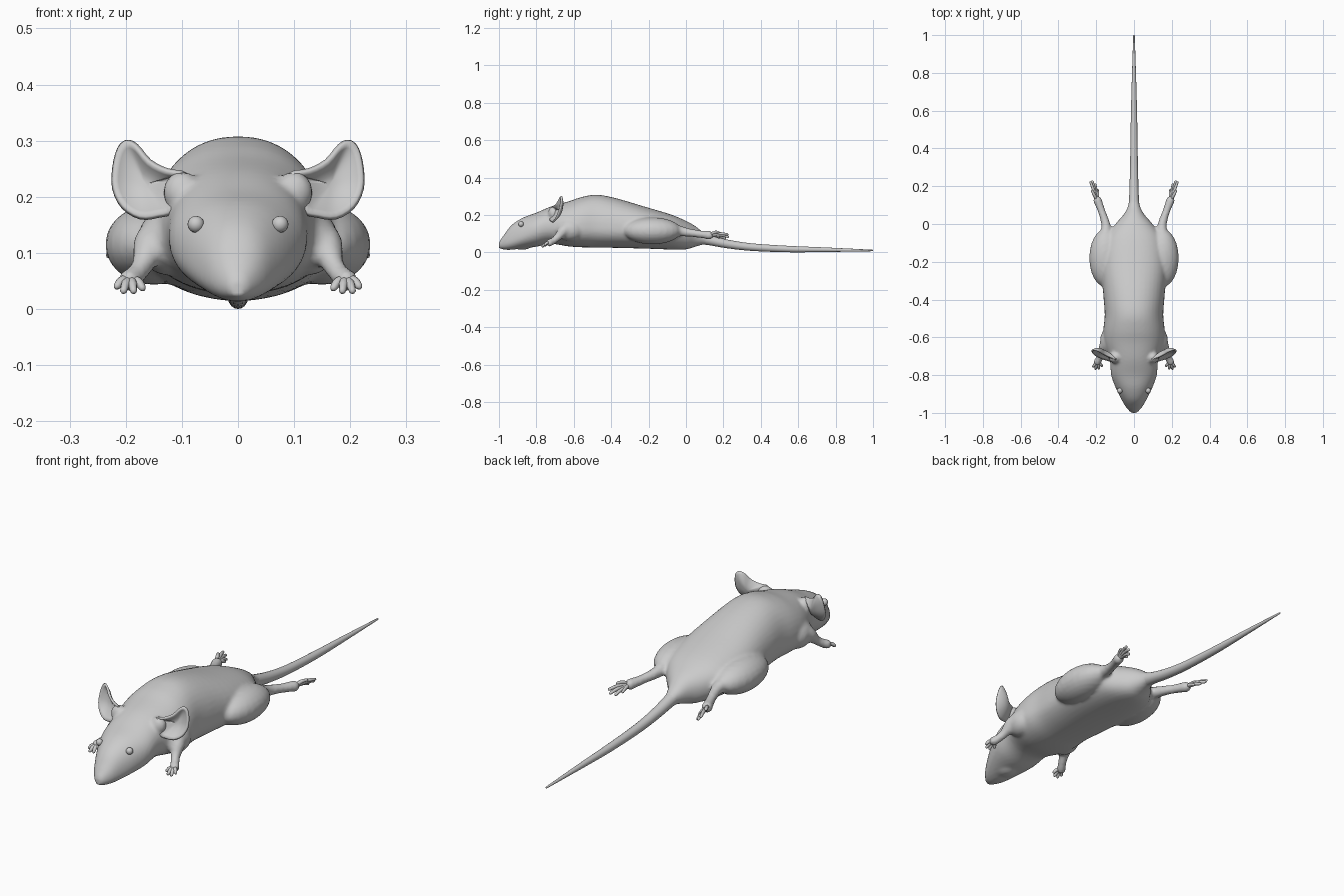
import bpy, bmesh, math
from mathutils import Vector, Matrix

if "Cube" in bpy.data.objects:
    bpy.data.objects.remove(bpy.data.objects["Cube"])


def catmull(keys, steps):
    """Smoothly resample a list of equal-length tuples."""
    out = []
    for i in range(len(keys) - 1):
        a, b = keys[max(i - 1, 0)], keys[i]
        c, d = keys[i + 1], keys[min(i + 2, len(keys) - 1)]
        for k in range(steps):
            t = k / steps
            out.append([0.5 * (2*q + (r-p)*t + (2*p-5*q+4*r-s)*t*t + (3*q-p-3*r+s)*t**3)
                        for p, q, r, s in zip(a, b, c, d)])
    return out + [list(keys[-1])]


def skin(bm, rings):
    """Join rings of points into a capped tube."""
    vs = [[bm.verts.new(p) for p in r] for r in rings]
    n = len(vs[0])
    for a, b in zip(vs, vs[1:]):
        for i in range(n):
            bm.faces.new((a[i], a[(i+1) % n], b[(i+1) % n], b[i]))
    bm.faces.new(vs[0])
    bm.faces.new(vs[-1])


def tube(bm, keys, n=12, steps=4, side=1):
    """Tapered limb through (x, y, z, radius) keys, with rounded tip."""
    path = catmull([(k[0] * side, *k[1:]) for k in keys], steps)
    pts = [Vector(p[:3]) for p in path]
    rad = [p[3] for p in path]
    d = (pts[-1] - pts[-2]).normalized()
    pts.append(pts[-1] + d * rad[-1] * 0.7)
    rad.append(rad[-1] * 0.5)
    rings = []
    for i, p in enumerate(pts):
        t = (pts[min(i+1, len(pts)-1)] - pts[max(i-1, 0)]).normalized()
        u = t.cross(Vector((0, 0, 1))).normalized()
        v = u.cross(t)
        rings.append([p + rad[i] * (u * math.cos(a) + v * math.sin(a))
                      for a in (2 * math.pi * k / n for k in range(n))])
    skin(bm, rings)


def ball(bm, c, r, turn=0.0, seg=24):
    m = Matrix.Translation(c) @ Matrix.Rotation(turn, 4, 'Z') @ Matrix.Diagonal((*r, 1))
    bmesh.ops.create_uvsphere(bm, u_segments=seg, v_segments=seg // 2, radius=1, matrix=m)


def finish(bm, name):
    bmesh.ops.recalc_face_normals(bm, faces=bm.faces)
    for f in bm.faces:
        f.smooth = True
    me = bpy.data.meshes.new(name)
    bm.to_mesh(me)
    bm.free()
    ob = bpy.data.objects.new(name, me)
    bpy.context.collection.objects.link(ob)
    return ob


# Body sections: y, half width, bottom z, widest z, top z
SECTIONS = [
    (-1.0, 0.016, 0.022, 0.036, 0.055), (-0.97, 0.042, 0.014, 0.05, 0.098),
    (-0.93, 0.066, 0.014, 0.065, 0.148), (-0.87, 0.096, 0.022, 0.09, 0.186),
    (-0.80, 0.121, 0.03, 0.12, 0.212), (-0.72, 0.128, 0.045, 0.14, 0.246),
    (-0.63, 0.158, 0.032, 0.13, 0.272), (-0.56, 0.162, 0.027, 0.13, 0.295),
    (-0.48, 0.155, 0.026, 0.13, 0.308), (-0.38, 0.162, 0.024, 0.125, 0.291),
    (-0.22, 0.172, 0.02, 0.12, 0.244), (-0.08, 0.15, 0.015, 0.11, 0.202),
    (0.0, 0.098, 0.016, 0.095, 0.168), (0.05, 0.055, 0.03, 0.085, 0.14),
    (0.1, 0.03, 0.042, 0.073, 0.103), (0.16, 0.022, 0.036, 0.06, 0.08)]
bm = bmesh.new()
N = 40
rings = []
for y, w, zb, zm, zt in catmull(SECTIONS, 4):
    ring = []
    for k in range(N):
        c, s = math.cos(2*math.pi*k/N), math.sin(2*math.pi*k/N)
        e = 0.92
        x = w * math.copysign(abs(c)**e, c)
        h = (zt - zm) if s > 0 else (zm - zb)
        ring.append((x, y, zm + h * math.copysign(abs(s)**e, s)))
    rings.append(ring)
skin(bm, rings)
ball(bm, (0, -0.875, 0.03), (0.04, 0.045, 0.016))   # lower jaw
for s in (1, -1):
    # thigh and hind leg
    ball(bm, (s*0.15, -0.18, 0.115), (0.087, 0.155, 0.072))
    tube(bm, [(0.17, -0.14, 0.115, 0.05), (0.15, -0.05, 0.116, 0.032), (0.15, 0.0, 0.108, 0.024),
              (0.172, 0.07, 0.098, 0.02), (0.195, 0.13, 0.091, 0.024)], side=s)
    # shoulder and front leg
    ball(bm, (s*0.125, -0.62, 0.12), (0.055, 0.075, 0.06))
    tube(bm, [(0.12, -0.61, 0.13, 0.045), (0.153, -0.65, 0.118, 0.034), (0.168, -0.685, 0.082, 0.021),
              (0.183, -0.712, 0.06, 0.019), (0.196, -0.733, 0.05, 0.021)], side=s)
    # ear root
    ball(bm, (s*0.1, -0.708, 0.208), (0.034, 0.03, 0.038))
body = finish(bm, "body")
rm = body.modifiers.new("blend", 'REMESH')
rm.mode = 'VOXEL'
rm.voxel_size = 0.008
rm.use_smooth_shade = True
sm = body.modifiers.new("soften", 'SMOOTH')
sm.factor = 0.5
sm.iterations = 5

# Tail
bm = bmesh.new()
tube(bm, [(0, 0.05, 0.08, 0.036), (0, 0.12, 0.066, 0.027), (0, 0.22, 0.045, 0.023),
          (0, 0.35, 0.028, 0.02), (0, 0.55, 0.0175, 0.017), (0, 0.75, 0.014, 0.012),
          (0, 0.997, 0.01, 0.004)], n=16)
finish(bm, "tail")

# Toes fan out from the end of each foot
FRONT = [(0.17, -0.752, 0.037), (0.186, -0.766, 0.032), (0.204, -0.767, 0.032), (0.216, -0.755, 0.04)]
HIND = [(0.192, 0.18, 0.078), (0.205, 0.21, 0.074), (0.22, 0.226, 0.083),
        (0.23, 0.222, 0.096), (0.222, 0.175, 0.108)]
for name, base, tips, r in (("front_toes", (0.192, -0.725, 0.052), FRONT, 0.0085),
                            ("hind_toes", (0.193, 0.12, 0.091), HIND, 0.008)):
    bm = bmesh.new()
    for s in (1, -1):
        for t in tips:
            mid = Vector(base).lerp(Vector(t), 0.6) + Vector((0, 0, 0.006))
            tube(bm, [(*base, r), (*mid, r), (*t, r * 0.75)], n=8, steps=3, side=s)
    finish(bm, name)

# Ears: cupped shell from a front outline (x, z)
EAR = [(0.095, 0.243), (0.125, 0.247), (0.158, 0.264), (0.182, 0.292), (0.2, 0.30), (0.214, 0.286),
       (0.222, 0.252), (0.222, 0.215), (0.206, 0.182), (0.175, 0.163), (0.142, 0.166), (0.115, 0.178)]
loop = catmull(EAR + EAR[:1], 3)[:-1]
cx, cz = 0.165, 0.222
bm = bmesh.new()
for s in (1, -1):
    prev = None
    for f in (1, 0.85, 0.65, 0.4, 0.15):
        ring = []
        for x, z in loop:
            x, z = cx + (x - cx) * f, cz + (z - cz) * f
            y = -0.735 + 0.35 * (x - 0.1) + 0.25 * (z - 0.17) + 0.03 * (1 - f * f)
            ring.append(bm.verts.new((s * x, y, z)))
        n = len(ring)
        if prev:
            for i in range(n):
                bm.faces.new((prev[i], prev[(i+1) % n], ring[(i+1) % n], ring[i]))
        prev = ring
    bm.faces.new(prev)
ears = finish(bm, "ears")
so = ears.modifiers.new("thickness", 'SOLIDIFY')
so.thickness = 0.009
so.offset = 0

# Eyes and nose
bm = bmesh.new()
for s in (1, -1):
    ball(bm, (s*0.075, -0.882, 0.151), (0.015, 0.015, 0.015), seg=16)
finish(bm, "eyes")
bm = bmesh.new()
ball(bm, (0, -0.988, 0.034), (0.015, 0.012, 0.011), seg=16)
finish(bm, "nose")
